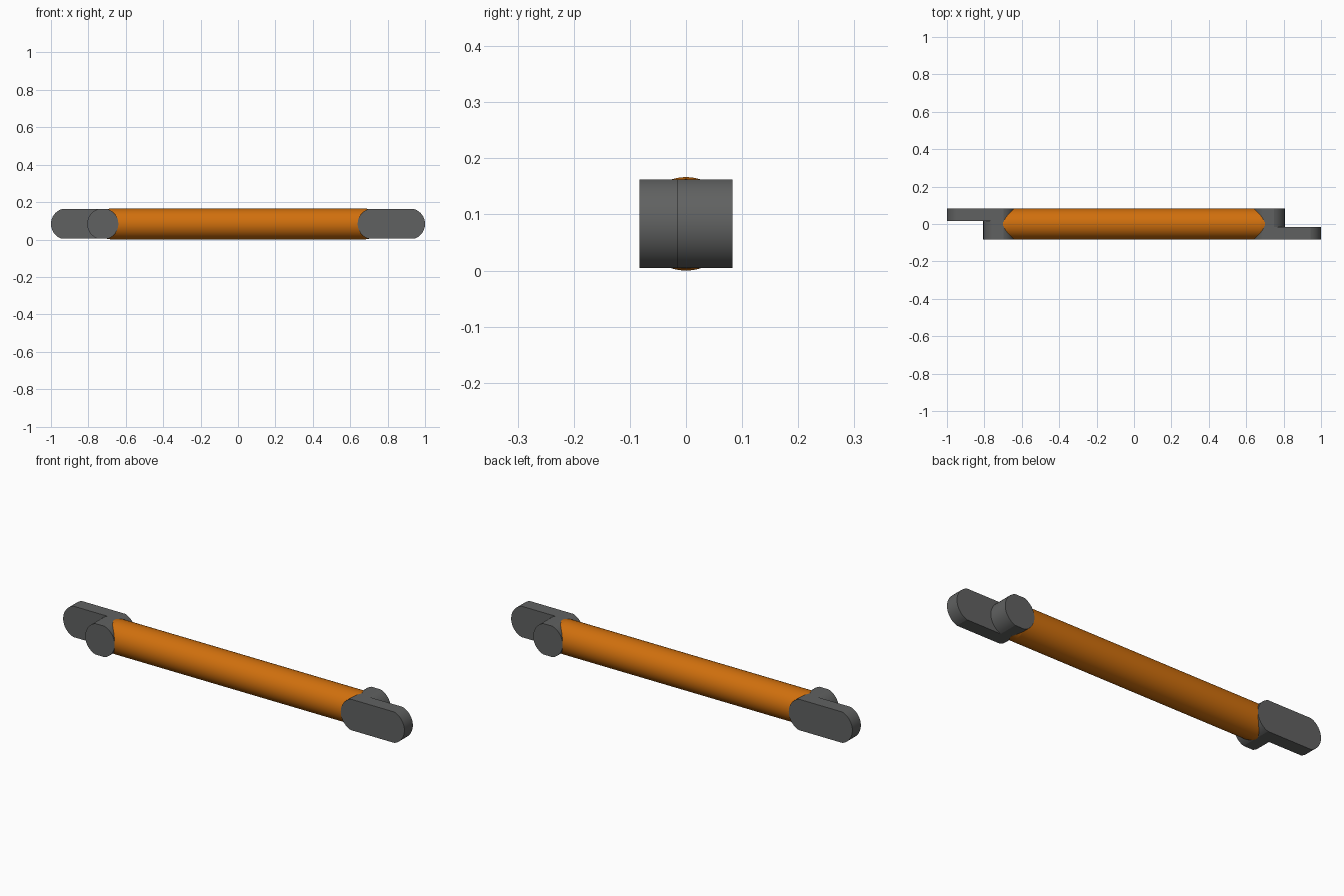
import bpy, bmesh, math

if "Cube" in bpy.data.objects:
    bpy.data.objects.remove(bpy.data.objects["Cube"])

R = 0.0833          # rod and lug radius
H = 0.079           # half height of the flattened lugs
CZ = R              # centre height
PIN_X, TIP_X, STEP = 0.723, 0.9167, 0.015


def material(name, rgb):
    m = bpy.data.materials.new(name)
    m.diffuse_color = (*rgb, 1)
    m.use_nodes = True
    m.node_tree.nodes["Principled BSDF"].inputs["Base Color"].default_value = m.diffuse_color
    return m


def finish(obj, mat, angle):
    obj.data.materials.append(mat)
    bpy.ops.object.select_all(action='DESELECT')
    obj.select_set(True)
    bpy.context.view_layer.objects.active = obj
    bpy.ops.object.shade_smooth_by_angle(angle=math.radians(angle))


def lug(name, x0, x1, y0, y1, mat, n=20):
    """Rounded bar with trimmed flats, extruded along y."""
    a = math.asin(H / R)
    arc = [-a + 2 * a * i / n for i in range(n + 1)]
    pts = [(x1 + R * math.cos(t), CZ + R * math.sin(t)) for t in arc]
    pts += [(x0 - R * math.cos(t), CZ - R * math.sin(t)) for t in arc]
    bm = bmesh.new()
    face = bm.faces.new([bm.verts.new((x, y0, z)) for x, z in pts])
    ext = bmesh.ops.extrude_face_region(bm, geom=[face])
    verts = [v for v in ext["geom"] if isinstance(v, bmesh.types.BMVert)]
    bmesh.ops.translate(bm, verts=verts, vec=(0, y1 - y0, 0))
    bmesh.ops.recalc_face_normals(bm, faces=bm.faces)
    mesh = bpy.data.meshes.new(name)
    bm.to_mesh(mesh)
    bm.free()
    obj = bpy.data.objects.new(name, mesh)
    bpy.context.collection.objects.link(obj)
    finish(obj, mat, 12)


orange = material("orange", (0.63, 0.16, 0.004))
grey = material("dark_grey", (0.118, 0.121, 0.12))

# Main rod with slightly tapered ends
bpy.ops.mesh.primitive_cylinder_add(vertices=64, radius=R, depth=1.35,
                                    location=(0, 0, CZ),
                                    rotation=(0, math.pi / 2, 0))
rod = bpy.context.object
rod.name = "rod"
bm = bmesh.new()
bm.from_mesh(rod.data)
caps = [f for f in bm.faces if len(f.verts) > 4]
for cap in caps:
    ext = bmesh.ops.extrude_discrete_faces(bm, faces=[cap])["faces"][0]
    for v in ext.verts:
        v.co = (v.co.x * 0.955, v.co.y * 0.955, math.copysign(0.7, v.co.z))
bm.to_mesh(rod.data)
bm.free()
finish(rod, orange, 8)

# Each end: a round boss on one side and a longer link on the other
for side, s in (("left", -1), ("right", 1)):
    inner = -s * STEP
    boss_y = sorted((s * R, inner))
    link_y = sorted((-s * R, inner))
    link_x = sorted((s * PIN_X, s * TIP_X))
    lug(side + "_boss", s * PIN_X, s * PIN_X, *boss_y, grey)
    lug(side + "_link", *link_x, *link_y, grey)
